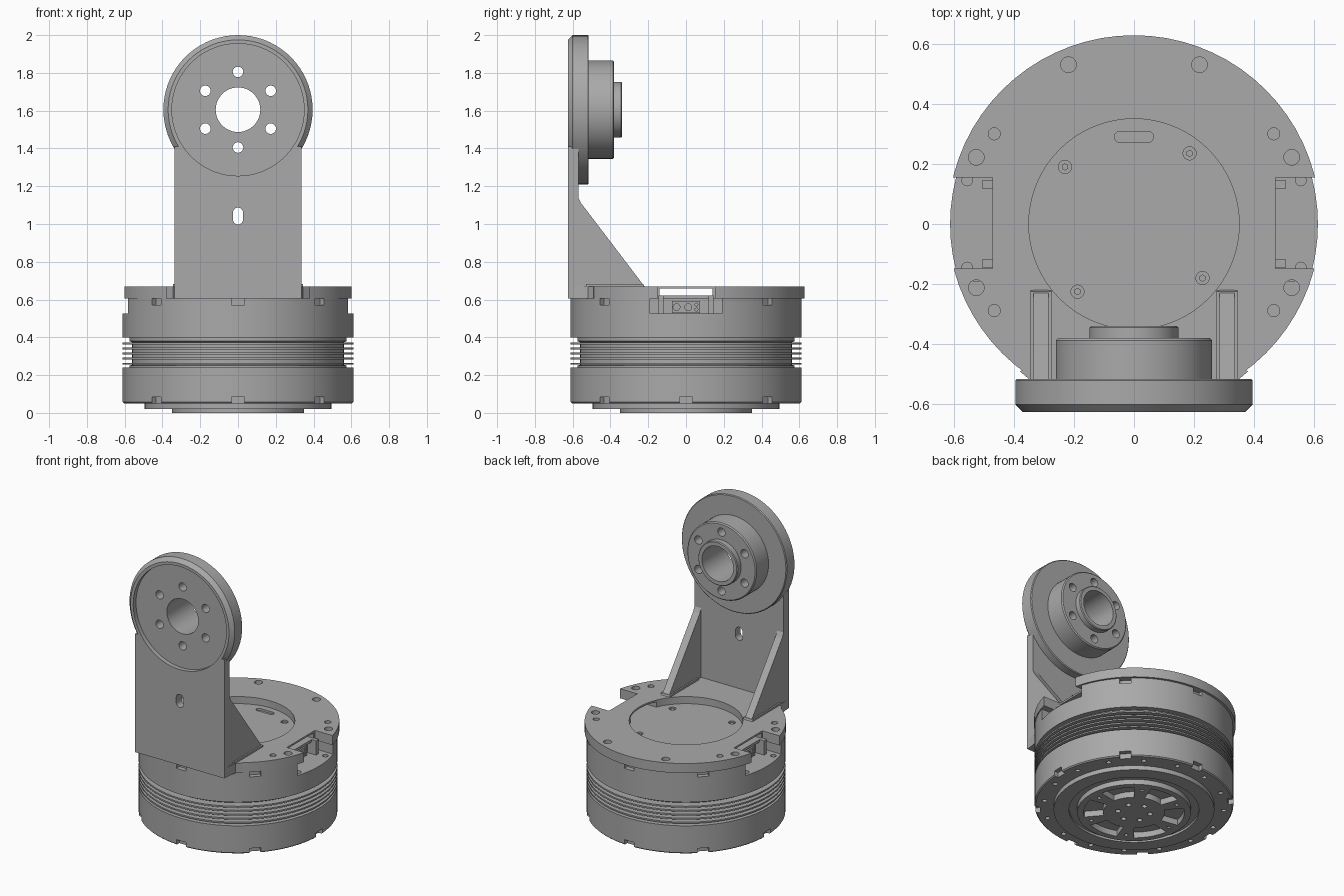
import bpy, bmesh
from math import sin, cos, pi, radians
from mathutils import Matrix, Vector

if "Cube" in bpy.data.objects:
    bpy.data.objects.remove(bpy.data.objects["Cube"])

grey = bpy.data.materials.new("machined grey")
grey.use_nodes = True
COLOUR = (0.4, 0.4, 0.4, 1)
grey.diffuse_color = COLOUR
grey.node_tree.nodes["Principled BSDF"].inputs["Base Color"].default_value = COLOUR


def box(bm, x, y, z, turn=0):
    """Box spanning three (low, high) ranges, then turned about z."""
    mid = Vector([(a + b) / 2 for a, b in (x, y, z)])
    size = [b - a for a, b in (x, y, z)]
    m = Matrix.Rotation(turn, 4, 'Z') @ Matrix.Translation(mid) @ Matrix.Diagonal((*size, 1))
    bmesh.ops.create_cube(bm, size=1, matrix=m)


def rod(bm, start, end, r, n=24):
    """Cylinder between two points."""
    a, b = Vector(start), Vector(end)
    turn = (b - a).to_track_quat('Z', 'Y').to_matrix().to_4x4()
    bmesh.ops.create_cone(bm, cap_ends=True, segments=n, radius1=r, radius2=r,
                          depth=(b - a).length, matrix=Matrix.Translation((a + b) / 2) @ turn)


def prism(bm, outline, offset):
    """Extrude a flat outline by an offset."""
    face = bm.faces.new([bm.verts.new(p) for p in outline])
    out = bmesh.ops.extrude_face_region(bm, geom=[face], use_keep_orig=True)
    bmesh.ops.translate(bm, vec=offset,
                        verts=[g for g in out["geom"] if isinstance(g, bmesh.types.BMVert)])


def slot(bm, centre, half, r, across, along, depth):
    """Round-ended slot through a surface."""
    c, u, v = Vector(centre), Vector(along), Vector(across)
    pts = []
    for side in (1, -1):
        for i in range(9):
            t = pi * i / 8 - pi / 2
            pts.append(c + side * (u * (half - r + r * cos(t)) + v * r * sin(t)))
    prism(bm, pts, depth)


def lathe(bm, profile, n=72, closed=False):
    """Turn an (r, z) profile about z; capped at both ends unless closed."""
    rings = [[bm.verts.new((r * cos(2 * pi * i / n), r * sin(2 * pi * i / n), z))
              for i in range(n)] for r, z in profile]
    pairs = list(zip(rings, rings[1:]))
    if closed:
        pairs.append((rings[-1], rings[0]))
    else:
        bm.faces.new(rings[0])
        bm.faces.new(rings[-1])
    for a, b in pairs:
        for i in range(n):
            j = (i + 1) % n
            bm.faces.new((a[i], a[j], b[j], b[i]))


def make(name, bm):
    bmesh.ops.recalc_face_normals(bm, faces=bm.faces)
    mesh = bpy.data.meshes.new(name)
    bm.to_mesh(mesh)
    bm.free()
    mesh.materials.append(grey)
    ob = bpy.data.objects.new(name, mesh)
    bpy.context.collection.objects.link(ob)
    return ob


def cut(ob, bm):
    """Subtract a cutter mesh and discard the cutter."""
    cutter = make("cutter", bm)
    mod = ob.modifiers.new("cut", 'BOOLEAN')
    mod.operation, mod.solver, mod.object = 'DIFFERENCE', 'EXACT', cutter
    bpy.context.view_layer.objects.active = ob
    bpy.ops.object.modifier_apply(modifier=mod.name)
    bpy.data.objects.remove(cutter)


def polar(r, a, z):
    return Vector((r * cos(a), r * sin(a), z))


# Motor housing with stepped base and cooling fins
profile = [(0.35, 0), (0.35, 0.035), (0.4, 0.035), (0.4, 0.02), (0.495, 0.02), (0.495, 0.05),
           (0.605, 0.05), (0.612, 0.057), (0.612, 0.24), (0.575, 0.24), (0.575, 0.25)]
for k in range(5):
    z = 0.26 + 0.027 * k
    profile += [(0.56, z - 0.005), (0.612, z - 0.005), (0.612, z + 0.005), (0.56, z + 0.005)]
profile += [(0.575, 0.38), (0.575, 0.4), (0.612, 0.4), (0.612, 0.605), (0.4, 0.605), (0.4, 0.622)]
bm = bmesh.new()
lathe(bm, profile)
housing = make("motor_housing", bm)

# Edge notches, side pockets, base windows and bolt holes
bm = bmesh.new()
for k in range(8):
    a = k * pi / 4
    box(bm, (0.58, 0.7), (-0.035, 0.035), (0.04, 0.085), a)
    if k % 4:
        box(bm, (0.58, 0.7), (-0.035, 0.035), (0.57, 0.615), a)
for s in (1, -1):
    box(bm, sorted((s * 0.44, s * 0.7)), (-0.19, 0.19), (0.525, 0.64))
for k in range(6):
    a = k * pi / 3 + pi / 6
    arc = [a + radians(d) for d in range(-20, 21, 5)]
    prism(bm, [polar(0.31, t, -0.02) for t in arc] + [polar(0.19, t, -0.02) for t in reversed(arc)],
          (0, 0, 0.06))
    for r, t, size in ((0.1, a, 0.017), (0.28, a + pi / 6, 0.012)):
        rod(bm, polar(r, t, -0.02), polar(r, t, 0.03), size, 12)
for k in range(16):
    a = (k + 0.5) * pi / 8
    rod(bm, polar(0.555, a, 0.03), polar(0.555, a, 0.08), 0.015, 12)
cut(housing, bm)

# Small holes in the pocket floors, cover screws and cover slot
bm = bmesh.new()
for sx in (1, -1):
    for sy in (1, -1):
        rod(bm, (sx * 0.555, sy * 0.145, 0.5), (sx * 0.555, sy * 0.145, 0.54), 0.018, 16)
screws = ((-0.23, 0.19), (0.185, 0.235), (0.228, -0.18), (-0.188, -0.225))
for x, y in screws:
    rod(bm, (x, y, 0.61), (x, y, 0.64), 0.022, 16)
slot(bm, (0, 0.29, 0.608), 0.065, 0.018, (0, 1, 0), (1, 0, 0), (0, 0, 0.03))
cut(housing, bm)
bm = bmesh.new()
for x, y in screws:
    rod(bm, (x, y, 0.605), (x, y, 0.616), 0.012, 6)
make("cover_screws", bm)

# Side connectors and the small corner posts beside them
bm = bmesh.new()
for s in (1, -1):
    box(bm, sorted((s * 0.42, s * 0.465)), (-0.075, 0.075), (0.53, 0.592))
    for t in (1, -1):
        box(bm, sorted((s * 0.43, s * 0.505)), sorted((t * 0.118, t * 0.145)), (0.52, 0.622))
connectors = make("side_connectors", bm)
bm = bmesh.new()
for s in (1, -1):
    for y in (-0.05, 0.012):
        rod(bm, (s * 0.45, s * y, 0.56), (s * 0.48, s * y, 0.56), 0.018, 16)
    for z in (0.547, 0.573):
        rod(bm, (s * 0.45, s * 0.055, z), (s * 0.48, s * 0.055, z), 0.008, 10)
cut(connectors, bm)

# Mounting plate ring with side notches and bolt holes
bm = bmesh.new()
lathe(bm, [(0.35, 0.605), (0.62, 0.605), (0.62, 0.67), (0.35, 0.67)], closed=True)
for v in bm.verts:
    if v.co.xy.length > 0.5:
        v.co.y += 0.008
plate = make("mounting_plate", bm)
bm = bmesh.new()
for s in (1, -1):
    box(bm, sorted((s * 0.47, s * 0.7)), (-0.148, 0.155), (0.59, 0.7))
    for x, y, r in ((0.218, 0.53, 0.026), (0.525, 0.222, 0.026), (0.465, 0.3, 0.02),
                    (0.525, -0.212, 0.026), (0.465, -0.288, 0.02)):
        rod(bm, (s * x, y, 0.59), (s * x, y, 0.7), r)
cut(plate, bm)
bm = bmesh.new()
box(bm, (-0.5, 0.5), (-0.14, 0.14), (0.622, 0.658))
cut(plate, bm)

# Front edge joining the plate to the upright
bm = bmesh.new()
prism(bm, [(x, y, 0.605) for x, y in ((-0.38, -0.49), (-0.345, -0.52), (-0.335, -0.6), (0.335, -0.6),
                                      (0.345, -0.52), (0.38, -0.49), (0.2, -0.4), (-0.2, -0.4))],
      (0, 0, 0.065))
make("plate_front_edge", bm)

# Upright panel with slot and round opening
CZ = 1.605
bm = bmesh.new()
box(bm, (-0.335, 0.335), (-0.625, -0.57), (0.605, 1.41))
upright = make("upright_panel", bm)
bm = bmesh.new()
rod(bm, (0, -0.7, CZ), (0, -0.5, CZ), 0.35, 72)
slot(bm, (0, -0.7, 1.042), 0.045, 0.027, (1, 0, 0), (0, 0, 1), (0, 0.2, 0))
cut(upright, bm)

# Triangular side ribs with a small foot flare
bm = bmesh.new()
for s in (1, -1):
    for inner, outer, rib in ((0.285, 0.335, ((-0.58, 0.65), (-0.58, 1.2), (-0.57, 1.14),
                                              (-0.555, 1.11), (-0.22, 0.67), (-0.22, 0.65))),
                              (0.275, 0.345, ((-0.53, 0.66), (-0.53, 0.682), (-0.225, 0.682),
                                              (-0.218, 0.66)))):
        prism(bm, [(s * inner, y, z) for y, z in rib], (s * (outer - inner), 0, 0))
make("side_ribs", bm)

# Bearing disc with recessed front, stepped hub, bore and bolt circle
bm = bmesh.new()
lathe(bm, [(0.35, 0.03), (0.35, 0), (0.37, 0), (0.395, 0.025), (0.395, 0.105), (0.39, 0.11),
           (0.26, 0.11), (0.26, 0.238), (0.253, 0.245), (0.148, 0.245), (0.148, 0.28), (0.143, 0.285)])
bmesh.ops.transform(bm, verts=bm.verts,
                    matrix=Matrix.Translation((0, -0.625, CZ)) @ Matrix.Rotation(-pi / 2, 4, 'X'))
disc = make("bearing_disc", bm)
bm = bmesh.new()
rod(bm, (0, -0.7, CZ), (0, -0.2, CZ), 0.118, 48)
for k in range(6):
    a = pi / 2 + k * pi / 3
    x, z = 0.2 * cos(a), CZ + 0.2 * sin(a)
    rod(bm, (x, -0.7, z), (x, -0.2, z), 0.028)
cut(disc, bm)

# Smooth the turned parts, keeping edges sharp
bpy.ops.object.select_all(action='DESELECT')
for ob in (housing, plate, disc, upright):
    ob.select_set(True)
bpy.context.view_layer.objects.active = housing
bpy.ops.object.shade_smooth_by_angle(angle=radians(25))
